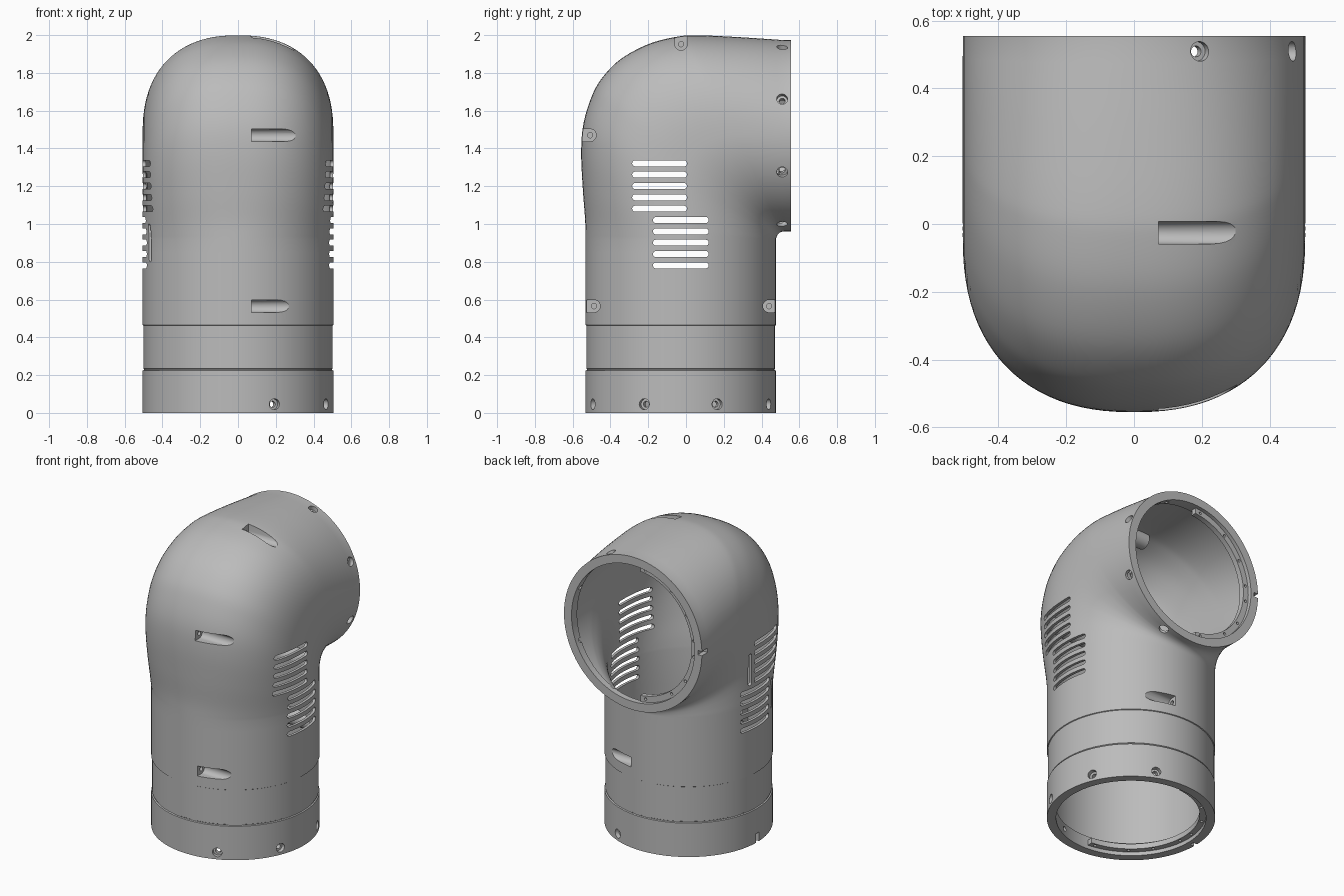
import bpy, bmesh, math
from mathutils import Matrix, Vector

if "Cube" in bpy.data.objects:
    bpy.data.objects.remove(bpy.data.objects["Cube"], do_unlink=True)

SIDES = 96
CY = -0.028            # centre line of the upright tube
PIVOT = (0.52, 0.918)  # inside corner of the elbow (y, z)
FILLET = 0.043
HALF_WIDTH = 0.505

grey = bpy.data.materials.new("plain_grey")
grey.use_nodes = True
grey.diffuse_color = (0.5, 0.5, 0.5, 1)
grey.node_tree.nodes["Principled BSDF"].inputs["Base Color"].default_value = (0.5, 0.5, 0.5, 1)


def make_object(name, bm):
    bmesh.ops.recalc_face_normals(bm, faces=bm.faces)
    mesh = bpy.data.meshes.new(name)
    bm.to_mesh(mesh)
    bm.free()
    mesh.materials.append(grey)
    ob = bpy.data.objects.new(name, mesh)
    bpy.context.collection.objects.link(ob)
    return ob


def cut(target, cutter):
    """Subtract the cutter from the target, then discard the cutter."""
    cutter.hide_render = True
    mod = target.modifiers.new("cut", "BOOLEAN")
    mod.operation, mod.solver, mod.object = "DIFFERENCE", "MANIFOLD", cutter
    bpy.context.view_layer.objects.active = target
    bpy.ops.object.modifier_apply(modifier=mod.name)
    bpy.data.objects.remove(cutter, do_unlink=True)


def smooth(ob):
    bpy.ops.object.select_all(action="DESELECT")
    ob.select_set(True)
    bpy.context.view_layer.objects.active = ob
    bpy.ops.object.shade_smooth_by_angle(angle=math.radians(30))


def prism(bm, profile, x0, x1, matrix=Matrix()):
    """Closed prism: a (y, z) profile extruded along local x."""
    a, b = ([bm.verts.new(matrix @ Vector((x, y, z))) for y, z in profile] for x in (x0, x1))
    bm.faces.new(a)
    bm.faces.new(b[::-1])
    for i in range(len(a)):
        j = (i + 1) % len(a)
        bm.faces.new((a[i], b[i], b[j], a[j]))


def arc(cy, cz, r, start, end, n=10):
    angles = [math.radians(start + (end - start) * i / n) for i in range(n + 1)]
    return [(cy + r * math.cos(t), cz + r * math.sin(t)) for t in angles]


def circle(cy, cz, r):
    return arc(cy, cz, r, 0, 345, 23)


def level_slot(y0, y1, z, r):
    return arc(y1 - r, z, r, -90, 90) + arc(y0 + r, z, r, 90, 270)


def upright_slot(y, z0, z1, r):
    return arc(y, z1 - r, r, 0, 180) + arc(y, z0 + r, r, 180, 360)


def box(y0, y1, z0, z1):
    return [(y0, z0), (y1, z0), (y1, z1), (y0, z1)]


# Elbow stations: each pairs an outer and an inner point of the side profile
BACK = [(-0.532, 0.918), (-0.534, 1.02), (-0.546, 1.18), (-0.555, 1.37), (-0.545, 1.52),
        (-0.507, 1.655), (-0.452, 1.763), (-0.35, 1.87), (-0.2, 1.952), (-0.05, 1.991),
        (0.06, 1.999), (0.285, 1.989), (0.52, 1.974)]


def elbow_stations():
    pts = [Vector(p) for p in [(-0.532, 0.8)] + BACK + [(0.75, 1.965)]]
    out = []
    for p0, p1, p2, p3 in zip(pts, pts[1:], pts[2:], pts[3:]):
        for k in range(5):
            t = k / 5
            p = 0.5 * (2 * p1 + (p2 - p0) * t + (2 * p0 - 5 * p1 + 4 * p2 - p3) * t * t
                       + (3 * p1 - p0 - 3 * p2 + p3) * t ** 3)
            phi = math.atan2(p.y - PIVOT[1], PIVOT[0] - p.x)
            phi = min(max(phi, 0), math.pi / 2)
            out.append((p, Vector((PIVOT[0] - FILLET * math.cos(phi),
                                   PIVOT[1] + FILLET * math.sin(phi)))))
    return out


def upright(z):
    return Vector((-0.532, z)), Vector((0.477, z))


def mouth(y):
    return Vector((y, 1.973)), Vector((y, 0.961))


def tube(name, stations):
    """Solid swept through (outer, inner, inset) stations, fuller round the outer bend."""
    bm = bmesh.new()
    rings = []
    for outer, inner, inset in stations:
        mid, axis = (outer + inner) / 2, (outer - inner) / 2
        bend = 2 * math.atan2(axis.y, -axis.x)
        power = 2 / (2 + 0.45 * math.sin(bend))
        axis = axis * (1 - inset / axis.length)
        ring = []
        for i in range(SIDES):
            t = math.tau * i / SIDES
            c, s = math.cos(t), math.sin(t)
            if c > 1e-6:
                c, s = c ** power, math.copysign(abs(s) ** power, s)
            p = mid + axis * c
            ring.append(bm.verts.new(((HALF_WIDTH - inset) * s, p.x, p.y)))
        rings.append(ring)
    for a, b in zip(rings, rings[1:]):
        for i in range(SIDES):
            j = (i + 1) % SIDES
            bm.faces.new((a[i], a[j], b[j], b[i]))
    bm.faces.new(rings[0][::-1])
    bm.faces.new(rings[-1])
    return make_object(name, bm)


elbow = elbow_stations()

# Outer body with a shallow recessed band around the base
band = [(0, 0), (0.11, 0), (0.224, 0), (0.227, 0.008), (0.232, 0.008), (0.234, 0.005),
        (0.35, 0.005), (0.462, 0.005), (0.465, 0), (0.6, 0), (0.75, 0), (0.85, 0)]
body = tube("elbow_housing", [(*upright(z), i) for z, i in band]
            + [(*s, 0) for s in elbow] + [(*mouth(y), 0) for y in (0.522, 0.555)])

# Thin-walled hollow, thicker at both rims
WALL, RIM = 0.018, 0.055
cavity = tube("cavity", [(*upright(z), i) for z, i in
                         ((-0.1, RIM), (0.085, RIM), (0.087, WALL), (0.4, WALL), (0.7, WALL))]
              + [(*s, RIM if s[0].x > 0.46 else WALL) for s in elbow]
              + [(*mouth(0.523), RIM), (*mouth(0.7), RIM)])

# Clamp screw seats: (y, z, direction the pocket opens in degrees)
SEATS = [(-0.508, 1.47, 180), (-0.487, 0.565, 180), (0.44, 0.565, 0), (-0.026, 1.952, 90)]
seat_frames = [Matrix.Translation((0, y, z)) @ Matrix.Rotation(math.radians(a), 4, "X")
               for y, z, a in SEATS]
bosses = bmesh.new()
for frame in seat_frames:
    prism(bosses, circle(0, 0, 0.052), -0.1, 0.32, frame)
cut(cavity, make_object("screw_bosses", bosses))
cut(body, cavity)

# Both rims share a frame whose local z points into the housing
RIMS = {"base": Matrix.Translation((0, CY, 0)),
        "mouth": Matrix.Translation((0, 0.555, 1.468)) @ Matrix.Rotation(math.pi / 2, 4, "X")}

wide, fine = bmesh.new(), bmesh.new()
# Screw pockets and their pilot holes
pocket = arc(0, 0, 0.033, 90, 270) + [(0.15, -0.033), (0.15, 0.033)]
for frame in seat_frames:
    prism(wide, pocket, 0.072, 0.42, frame)
    prism(fine, circle(0, 0, 0.014), -0.05, 0.1, frame)
# Vent slots through both sides
for i in range(5):
    prism(wide, level_slot(-0.285, 0.005, 1.321 - 0.06 * i, 0.016), -0.8, 0.8)
    prism(wide, level_slot(-0.175, 0.12, 1.021 - 0.06 * i, 0.016), -0.8, 0.8)
# Upright tie slots on one side
prism(wide, upright_slot(0.045, 1.06, 1.27, 0.014), -0.8, -0.35)
prism(wide, upright_slot(-0.225, 0.8, 1.0, 0.014), -0.8, -0.35)
# Rim screw holes and rim notches
for frame in RIMS.values():
    for az in (-67.5, -22.5, 22.5, 67.5):
        turned = frame @ Matrix.Rotation(math.radians(az), 4, "Z")
        prism(wide, circle(0, 0.046, 0.029), 0.478, 0.6, turned)
        prism(fine, circle(0, 0.046, 0.016), 0.38, 0.5, turned)
    prism(wide, box(-0.014, 0.014, -0.05, 0.06), -0.6, -0.475, frame)
cut(body, make_object("wide_cuts", wide))
cut(body, make_object("fine_cuts", fine))
smooth(body)

# Half-ring flanges with screw holes inside each rim
ALONG_Z = Matrix(((0, 1, 0, 0), (0, 0, 1, 0), (1, 0, 0, 0), (0, 0, 0, 1)))
for name, frame in RIMS.items():
    ring, holes = bmesh.new(), bmesh.new()
    prism(ring, arc(0, 0, 0.47, 95, 265, 48) + arc(0, 0, 0.412, 265, 95, 48),
          0.025, 0.06, frame @ ALONG_Z)
    for az in (100, 128, 151, 173, 187, 212, 232, 260):
        t = math.radians(az)
        prism(holes, circle(0.431 * math.cos(t), 0.431 * math.sin(t), 0.009),
              0, 0.1, frame @ ALONG_Z)
    flange = make_object(name + "_flange", ring)
    cut(flange, make_object("flange_holes", holes))
    smooth(flange)
